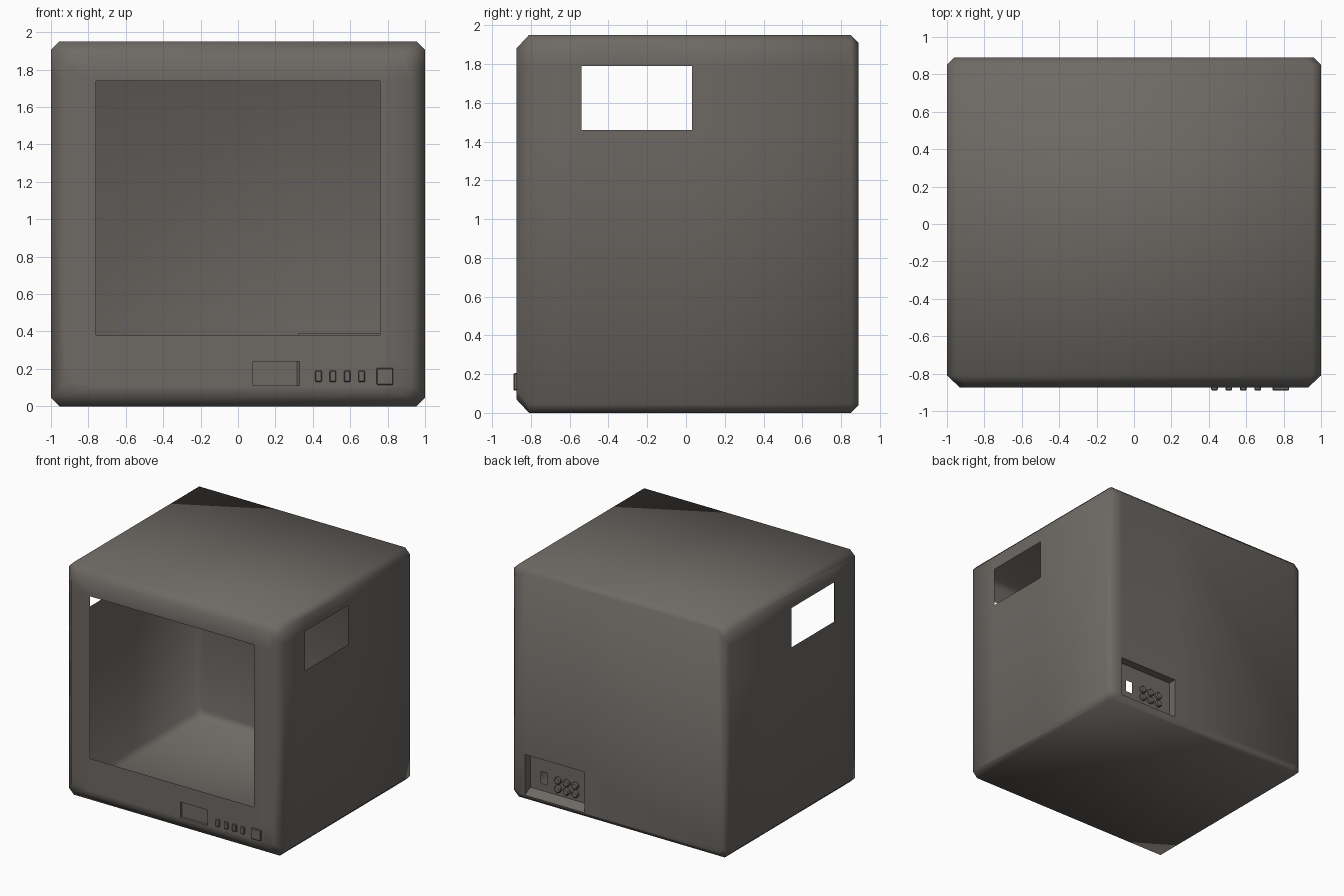
import bpy, bmesh
from mathutils import Vector

old = bpy.data.objects.get("Cube")
if old:
    bpy.data.objects.remove(old)

grey = bpy.data.materials.new("warm dark grey")
grey.use_nodes = True
GREY = (0.155, 0.143, 0.13, 1)
grey.diffuse_color = GREY
grey.node_tree.nodes["Principled BSDF"].inputs["Base Color"].default_value = GREY

W, H = 1.0, 1.95


def finish(bm, name, smooth=False):
    mesh = bpy.data.meshes.new(name)
    bm.to_mesh(mesh)
    bm.free()
    mesh.materials.append(grey)
    for p in mesh.polygons:
        p.use_smooth = smooth
    obj = bpy.data.objects.new(name, mesh)
    bpy.context.collection.objects.link(obj)
    return obj


def cut_hole(bm, direction, a_axis, a_range, z_range):
    """Cut a rectangular opening in the flat faces that point along direction."""
    direction = Vector(direction)

    def wall():
        bm.normal_update()
        return [f for f in bm.faces if f.normal.dot(direction) > 0.999]

    for axis, values in ((a_axis, a_range), (2, z_range)):
        for v in values:
            faces = wall()
            geom = set(faces)
            for f in faces:
                geom.update(f.edges)
                geom.update(f.verts)
            co, no = Vector(), Vector()
            co[axis], no[axis] = v, 1
            bmesh.ops.bisect_plane(bm, geom=list(geom), dist=1e-5, plane_co=co, plane_no=no)
    gone = []
    for f in wall():
        c = f.calc_center_median()
        if a_range[0] < c[a_axis] < a_range[1] and z_range[0] < c.z < z_range[1]:
            gone.append(f)
    bmesh.ops.delete(bm, geom=gone, context='FACES')


def pocket(outer, inner, y_out, y_in):
    """Open tray from an outer rectangle to an inner one (x0, x1, z0, z1)."""
    bm = bmesh.new()
    rings = []
    for (x0, x1, z0, z1), y in ((outer, y_out), (inner, y_in)):
        rings.append([bm.verts.new((x, y, z)) for x, z in ((x0, z0), (x1, z0), (x1, z1), (x0, z1))])
    a, b = rings
    for i in range(4):
        j = (i + 1) % 4
        bm.faces.new((a[i], a[j], b[j], b[i]))
    bm.faces.new(b)
    bmesh.ops.recalc_face_normals(bm, faces=bm.faces)
    base = bm.faces[:][-1] if bm.faces.ensure_lookup_table() is None else None
    if base.normal.y * (y_out - y_in) < 0:
        bmesh.ops.reverse_faces(bm, faces=bm.faces)
    return bm


# Thin chamfered casing, lofted front to back
FRONT, BACK, C = -0.875, 0.89, 0.045
bm = bmesh.new()
rings = []
for y, d in ((FRONT, 0.07), (-0.81, 0), (0.85, 0), (BACK, 0.04)):
    x, lo, hi = W - d, d, H - d
    outline = [(-x + C, lo), (x - C, lo), (x, lo + C), (x, hi - C),
               (x - C, hi), (-x + C, hi), (-x, hi - C), (-x, lo + C)]
    rings.append([bm.verts.new((px, y, pz)) for px, pz in outline])
for a, b in zip(rings, rings[1:]):
    for i in range(8):
        j = (i + 1) % 8
        bm.faces.new((a[i], a[j], b[j], b[i]))
bm.faces.new(rings[0])
bm.faces.new(rings[-1])
bmesh.ops.recalc_face_normals(bm, faces=bm.faces)

# Front opening, display slot, side windows and rear connector bay
DISPLAY = (0.08, 0.33, 0.11, 0.24)
BAY = (0.32, 0.87, 0.05, 0.39)
cut_hole(bm, (0, -1, 0), 0, (-0.76, 0.76), (0.38, 1.74))
cut_hole(bm, (0, -1, 0), 0, DISPLAY[:2], DISPLAY[2:])
for side in (-1, 1):
    cut_hole(bm, (side, 0, 0), 1, (-0.54, 0.03), (1.46, 1.79))
cut_hole(bm, (0, 1, 0), 0, BAY[:2], BAY[2:])
finish(bm, "casing", smooth=True)

# Sunken display with a sloped right side
finish(pocket(DISPLAY, (0.08, 0.315, 0.11, 0.24), FRONT, FRONT + 0.02), "display_recess")

# Rear bay with a sloped floor and a socket hole
PANEL_Y = 0.82
bm = pocket(BAY, (0.32, 0.87, 0.09, 0.39), BACK, PANEL_Y)
cut_hole(bm, (0, 1, 0), 0, (0.71, 0.77), (0.15, 0.25))
finish(bm, "connector_bay")


def button(name, x, z, w, h):
    bm = bmesh.new()
    bmesh.ops.create_cube(bm, size=1)
    bmesh.ops.scale(bm, vec=(w, 0.03, h), verts=bm.verts)
    bmesh.ops.translate(bm, vec=(x, FRONT, z), verts=bm.verts)
    bmesh.ops.bevel(bm, geom=bm.edges[:], offset=0.005, segments=1, affect='EDGES')
    finish(bm, name)


# Front control buttons
for i in range(4):
    button(f"small_button_{i + 1}", 0.43 + i * 0.077, 0.16, 0.036, 0.06)
button("power_button", 0.785, 0.16, 0.09, 0.09)

# Rear connectors, three by two
for col in range(3):
    for row in range(2):
        bpy.ops.mesh.primitive_cylinder_add(
            vertices=16, radius=0.03, depth=0.03, rotation=(1.5708, 0, 0),
            location=(0.445 + col * 0.08, PANEL_Y + 0.012, 0.15 + row * 0.07))
        jack = bpy.context.object
        jack.name = f"rear_connector_{col + 1}_{row + 1}"
        jack.data.materials.append(grey)
        bevel = jack.modifiers.new("rounded_rim", 'BEVEL')
        bevel.width = 0.008
        bpy.ops.object.shade_smooth_by_angle()
